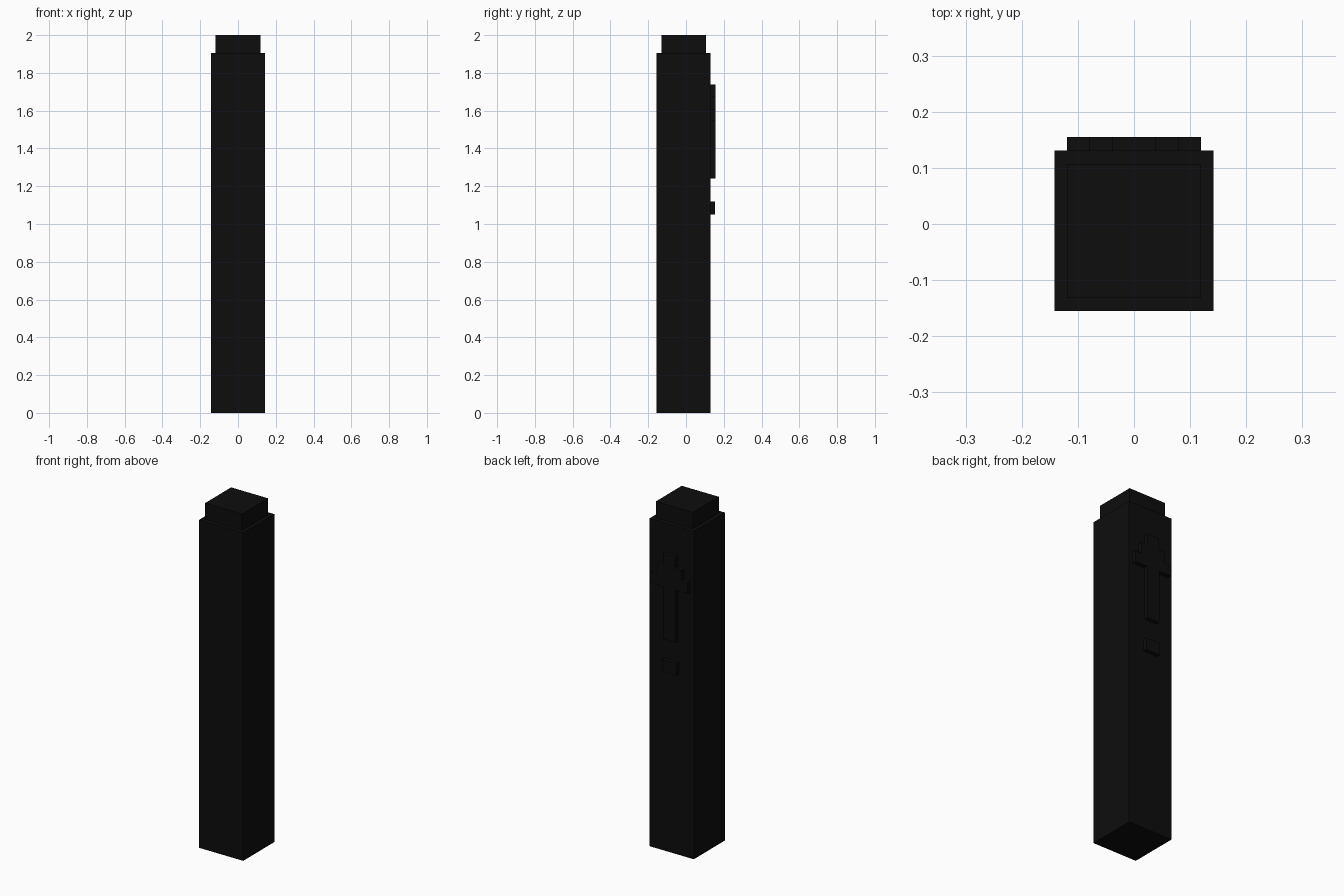
import bpy
import bmesh

if "Cube" in bpy.data.objects:
    bpy.data.objects.remove(bpy.data.objects["Cube"], do_unlink=True)

# One flat near-black finish
black = bpy.data.materials.new("matte_black")
black.use_nodes = True
colour = (0.004, 0.004, 0.004, 1)
black.diffuse_color = colour
black.node_tree.nodes["Principled BSDF"].inputs["Base Color"].default_value = colour


def finish(name, bm):
    bmesh.ops.recalc_face_normals(bm, faces=bm.faces)
    mesh = bpy.data.meshes.new(name)
    bm.to_mesh(mesh)
    bm.free()
    mesh.materials.append(black)
    obj = bpy.data.objects.new(name, mesh)
    bpy.context.collection.objects.link(obj)
    return obj


def box(name, half_x, y0, y1, z0, z1):
    bm = bmesh.new()
    bmesh.ops.create_cube(bm, size=1)
    bmesh.ops.scale(bm, vec=(2 * half_x, y1 - y0, z1 - z0), verts=bm.verts)
    bmesh.ops.translate(bm, vec=(0, (y0 + y1) / 2, (z0 + z1) / 2), verts=bm.verts)
    return finish(name, bm)


def relief(name, half_outline, y0, y1):
    # Mirror the half outline and extrude it out of the back face
    outline = half_outline + [(-x, z) for x, z in reversed(half_outline)]
    bm = bmesh.new()
    face = bm.faces.new([bm.verts.new((x, y0, z)) for x, z in outline])
    out = bmesh.ops.extrude_face_region(bm, geom=[face], use_keep_orig=True)
    moved = [v for v in out["geom"] if isinstance(v, bmesh.types.BMVert)]
    bmesh.ops.translate(bm, vec=(0, y1 - y0, 0), verts=moved)
    return finish(name, bm)


# Square column and its inset top block
BACK = 0.131
box("column", 0.142, -0.155, BACK, 0, 1.905)
box("top_block", 0.119, -0.131, 0.107, 1.905, 2)

# Stepped upward arrow on the back: stem, then three narrowing rows
STEP, ROW, HEAD = 0.04, 0.0645, 1.545
arrow = [(STEP, 1.24), (STEP, HEAD)]
for i in range(3):
    half = STEP * (3 - i) - 0.001
    arrow += [(half, HEAD + ROW * i), (half, HEAD + ROW * (i + 1))]
relief("stepped_arrow", arrow, BACK, 0.155)

# Small block beneath the arrow
box("small_block", 0.046, BACK, 0.153, 1.05, 1.12)
